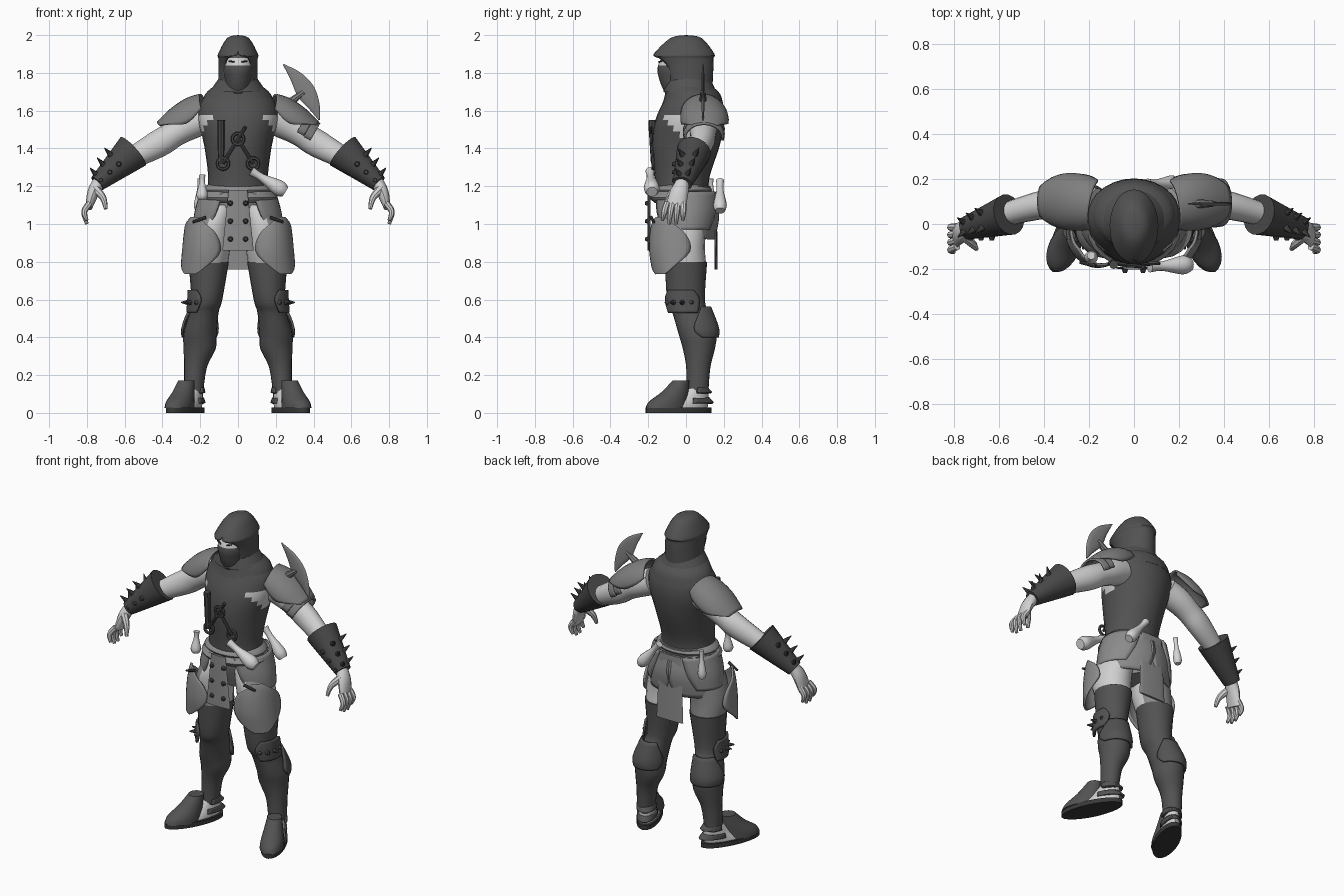
import bpy, bmesh, math
from mathutils import Vector, Matrix

cube = bpy.data.objects.get("Cube")
if cube:
    bpy.data.objects.remove(cube, do_unlink=True)


def material(name, value):
    mat = bpy.data.materials.new(name)
    mat.use_nodes = True
    colour = (value, value, value, 1)
    mat.diffuse_color = colour
    mat.node_tree.nodes["Principled BSDF"].inputs["Base Color"].default_value = colour
    return mat


cloth = material("dark cloth", .085)
leather = material("grey leather", .26)
armour = material("shoulder leather", .21)
bracer_leather = material("bracer leather", .065)
skin = material("pale skin", .63)
ceramic = material("pale ceramic", .66)
metal = material("blade metal", .23)
sole_rubber = material("dark sole", .04)
made = []


def blend(rings, steps):
    """Smooth curve through the rings, so that a few of them describe a shape."""
    result = []
    last = len(rings) - 1
    for i in range(last):
        before, here, there, after = (rings[max(0, min(last, i + k))] for k in (-1, 0, 1, 2))
        for step in range(steps):
            t = step / steps
            result.append([
                b + t * ((c - a) / 2 + t * (a - 2.5 * b + 2 * c - d / 2 + t * (1.5 * (b - c) + (d - a) / 2)))
                for a, b, c, d in zip(before, here, there, after)])
    return result + [rings[last]]


def loft(name, mat, rings, n=18, s=1, flat=False, mid=None, half=100, steps=4, thick=.012):
    """Skin rings of (x, y, z, radius u, radius v, half arc); mid makes an open arc."""
    full = []
    for ring in rings:
        ring = list(ring)
        if len(ring) == 4:
            ring.append(ring[3])
        if len(ring) == 5:
            ring.append(half)
        full.append(ring)
    full = blend(full, steps)
    points = [Vector(ring[:3]) for ring in full]
    bm = bmesh.new()
    rows = []
    for i, (x, y, z, ru, rv, arc) in enumerate(full):
        u, v = Vector((1, 0, 0)), Vector((0, 1, 0))
        if not flat:
            along = (points[min(i + 1, len(points) - 1)] - points[max(i - 1, 0)]).normalized()
            guide = Vector((0, 0, 1)) if abs(along.y) > .9 else v
            v = (guide - along * guide.dot(along)).normalized()
            u = along.cross(v)
        row = []
        for k in range(n if mid is None else n + 1):
            if mid is None:
                angle = math.tau * k / n
            else:
                angle = math.radians(mid + min(arc, 180) * (2 * k / n - 1))
            p = points[i] + u * ru * math.cos(angle) + v * rv * math.sin(angle)
            row.append(bm.verts.new((p.x * s, p.y, p.z)))
        rows.append(row)
    for a, b in zip(rows, rows[1:]):
        for k in range(n):
            j = (k + 1) % len(a)
            bm.faces.new((a[k], a[j], b[j], b[k]))
    if mid is None:
        bm.faces.new(rows[0])
        bm.faces.new(rows[-1])
    bmesh.ops.remove_doubles(bm, verts=bm.verts, dist=.0002)
    bmesh.ops.recalc_face_normals(bm, faces=bm.faces)
    mesh = bpy.data.meshes.new(name)
    bm.to_mesh(mesh)
    bm.free()
    ob = bpy.data.objects.new(name, mesh)
    bpy.context.collection.objects.link(ob)
    mesh.materials.append(mat)
    if mid is not None:
        shell = ob.modifiers.new("thickness", "SOLIDIFY")
        shell.thickness = thick
        shell.offset = 0
    made.append(ob)
    return ob


def rod(name, mat, a, b, start_radius, end_radius, s=1):
    return loft(name, mat, [(*a, start_radius), (*b, end_radius)], 8, s, steps=1)


def bottle(name, a, b, radius):
    a, b = Vector(a), Vector(b)
    profile = ((0, .6), (.3, .5), (.8, 1), (1, .7))
    loft(name, ceramic, [(*a.lerp(b, t), radius * k) for t, k in profile], 12)


def repaint(ob, mat, rule):
    ob.data.materials.append(mat)
    for face in ob.data.polygons:
        if rule(face.center, face.normal):
            face.material_index = 1


# Torso vest with bare patches under the arms
vest = loft("vest", cloth, [
    (0, -.02, 1.15, .17, .14), (0, -.02, 1.25, .158, .145), (0, 0, 1.42, .18, .18),
    (0, .02, 1.55, .21, .182), (0, .035, 1.65, .195, .155), (0, .02, 1.71, .13, .12)], 28, flat=True)
repaint(vest, skin, lambda centre, normal: abs(centre.x) > .14 and 1.44 < centre.z < 1.57
        and .02 - 1.2 * (centre.z - 1.44) < centre.y < .05)

# Cowl in two overlapping folds
loft("lower_cowl", cloth, [(0, .035, 1.62, .2, .165), (0, .035, 1.69, .172, .145), (0, .01, 1.735, .12, .12)],
     24, flat=True)
loft("upper_cowl", cloth, [(0, .02, 1.7, .15, .14), (0, .015, 1.745, .12, .125), (0, .01, 1.79, .088, .105)],
     24, flat=True)

# Masked head inside an open hood
head = loft("masked_head", cloth, [
    (0, -.02, 1.69, .07, .09), (0, -.035, 1.76, .075, .105), (0, -.04, 1.84, .083, .108),
    (0, -.02, 1.95, .05, .07)], 24, flat=True, steps=6)
repaint(head, skin, lambda centre, normal: 1.84 < centre.z < 1.88 and centre.y < -.04)
loft("hood", cloth, [
    (0, .02, 1.72, .1, .115, 150), (0, .005, 1.83, .098, .135, 137), (0, -.01, 1.88, .1, .15, 150),
    (0, -.01, 1.9, .1, .155, 178), (0, 0, 1.98, .055, .08, 180), (0, 0, 1.995, 0, 0, 180)],
    28, flat=True, mid=90, thick=.01)
for s in (1, -1):
    rod("eye", sole_rubber, (.02, -.145, 1.858), (.048, -.128, 1.863), .004, .004, s)

# Chest harness: sheath, crossed rods and rings
loft("chest_sheath", bracer_leather, [(-.09, -.17, 1.32, .016), (-.09, -.18, 1.55, .02)], 8)
knots = [Vector((-.08, -.175, 1.32)), Vector((.08, -.175, 1.32)), Vector((0, -.185, 1.45))]
for knot in knots:
    bpy.ops.mesh.primitive_torus_add(location=knot, rotation=(math.pi / 2, 0, 0), major_radius=.03,
                                     minor_radius=.009, major_segments=16, minor_segments=6)
    ring = bpy.context.object
    ring.name = "harness_ring"
    ring.data.materials.append(bracer_leather)
    made.append(ring)
for knot in knots[:2]:
    rod("harness_rod", bracer_leather, knot, knot.lerp(knots[2], 1.5 if knot.x < 0 else 1), .009, .009)

# Hips, belts and hanging flaps
loft("pelvis", leather, [(0, 0, 1.2, .16, .13), (0, 0, 1.1, .17, .13), (0, .02, .94, .07, .09)], 20, flat=True)
for z, radius in ((1.14, .208), (1.18, .19)):
    loft("belt", leather, [(0, -.02, z + d, radius - abs(d), .83 * radius - abs(d)) for d in (-.03, 0, .03)],
         24, flat=True)
loft("front_flap", leather, [(0, -.195, 1.18, .05, .008), (0, -.195, .86, .083, .008)], flat=True)
loft("back_flap", leather, [(0, .155, 1.17, .075, .008), (0, .16, .76, .093, .008)], flat=True)
for row in range(3):
    for x in (-.04, .04):
        z = .92 + row * .095
        rod("flap_stud", bracer_leather, (x, -.198, z), (x, -.217, z), .016, .008)
bottle("front_bottle", (.07, -.19, 1.28), (.25, -.18, 1.17), .042)
bottle("hip_bottle", (-.19, -.14, 1.26), (-.19, -.15, 1.13), .03)
bottle("back_bottle", (.06, .18, 1.23), (.19, .18, 1.07), .036)
bottle("rear_hip_bottle", (-.2, .13, 1.24), (-.21, .14, 1.07), .025)

for s, side in ((1, "left_"), (-1, "right_")):
    # Skirt panels and thigh guards
    loft(side + "skirt_panel", leather, [(0, 0, 1.17, .195, .17, 66), (0, 0, 1.06, .225, .175, 59),
                                         (0, 0, .97, .235, .16, 48)], 14, s, True, 0)
    loft(side + "rear_skirt_panel", leather, [(0, 0, 1.17, .19, .15, 38), (0, .01, 1.05, .215, .16, 38),
                                              (0, 0, .92, .22, .15, 26)], 10, s, True, 55)
    loft(side + "thigh_guard", leather, [
        (.16, -.04, 1.035 - .3 * t, .1 + .04 * math.sqrt(t), .13 + .02 * math.sin(math.pi * t),
         15 + 60 * math.sin(math.pi * t)) for t in (0, .1, .3, .6, .9, 1)], 14, s, True, -48)
    rod(side + "guard_knot", bracer_leather, (.17, -.185, 1.035), (.24, -.17, 1.01), .01, .007, s)

    # Legs
    thigh = loft(side + "thigh", skin, [(.09, 0, 1.1, .085, .12), (.13, -.02, 1, .1, .13),
                                        (.15, -.02, .88, .11, .12), (.155, 0, .78, .1, .107)], 20, s, True)
    repaint(thigh, leather, lambda centre, normal: (normal.x * s > .5 or normal.y > .35)
            and (s < 0 or centre.z > .96))
    loft(side + "legging", cloth, [
        (.155, 0, .8, .107, .112), (.165, 0, .6, .082, .1), (.18, .025, .53, .077, .097), (.2, .06, .42, .088, .1),
        (.203, .068, .34, .085, .085), (.225, .065, .24, .06, .064), (.235, .06, .1, .05, .058)], 20, s, True)
    loft(side + "calf_guard", cloth, [(.182, .03, .56, .077, .098, 50), (.2, .06, .45, .094, .109, 90),
                                      (.2, .065, .4, .093, .103, 70)], 16, s, True, 80)
    loft(side + "knee_guard", cloth, [(.17, 0, .65, .09, .107, 40), (.173, 0, .6, .09, .11, 58),
                                      (.18, .01, .53, .088, .112, 45)], 14, s, True, -18)
    for k in range(4):
        angle = math.radians(25 * k - 60)
        out = Vector((math.cos(angle), math.sin(angle), 0))
        base = Vector((.173 + .09 * out.x, .11 * out.y, .585))
        rod(side + "knee_spike", bracer_leather, base, base + out * (.04 if k in (1, 2) else .02), .016, .003, s)

    # Sandals, built at the origin then turned outwards
    foot = [loft(side + "sole", sole_rubber, [(0, 0, z, .07, .19) for z in (0, .028)], 24, s, True),
            loft(side + "foot", skin, [(0, 0, .025, .058, .17), (0, .075, .07, .05, .1),
                                       (0, .11, .13, .044, .06)], 16, s, True),
            loft(side + "shoe_cap", cloth, [(0, -.07, .025, .069, .118), (0, -.06, .06, .066, .108),
                                            (0, -.02, .11, .055, .075), (0, .015, .172, .042, .045)], 20, s, True)]
    for y, z, length in ((.08, .065, .106), (.1, .12, .075)):
        foot.append(loft(side + "heel_strap", cloth, [(0, y, z + d, .052, length - d) for d in (-.014, .014)],
                         14, s, True, 90))
    turn = Matrix.Translation((.28 * s, -.04, 0)) @ Matrix.Rotation(math.radians(25 * s), 4, "Z")
    for part in foot:
        part.data.transform(turn)

    # Arms and hands
    loft(side + "arm", skin, [(.17, .08, 1.56, .08), (.25, .09, 1.525, .077), (.33, .09, 1.48, .069),
                              (.43, .08, 1.42, .072, .062), (.65, .02, 1.3, .045)], 18, s)
    loft(side + "palm", skin, [(.73, -.015, 1.23, .034), (.765, -.035, 1.17, .032, .048),
                               (.79, -.055, 1.085, .018, .052)], 12, s)
    for k in range(4):
        y = -.1 + k * .029
        tip = 1.0 if k in (1, 2) else 1.02
        loft(side + "finger", skin, [(.785, y, 1.11, .017), (.814, y * 1.15, 1.065, .016),
                                     (.8, y * 1.25, tip, .009)], 8, s)
    loft(side + "thumb", skin, [(.76, -.05, 1.19, .024), (.715, -.09, 1.14, .018), (.7, -.11, 1.08, .01)], 8, s)

    # Bracers with spikes and studs
    elbow, wrist = Vector((.555, .042, 1.385)), Vector((.745, -.018, 1.215))
    loft(side + "bracer", bracer_leather, [(*elbow.lerp(wrist, t), .1 - .055 * t, .092 - .04 * t)
                                           for t in (0, .5, 1)], 18, s)
    for t in (.4, .65, .9):
        radius = .095 - .06 * t
        centre = elbow.lerp(wrist, t)
        for lean in (-.55, .45):
            out = Vector((.66, lean, .75)).normalized()
            base = centre + out * radius
            rod(side + "bracer_spike", bracer_leather, base, base + out * .055, .017, .002, s)
        base = centre - Vector((0, radius, 0))
        rod(side + "bracer_stud", bracer_leather, base, base - Vector((0, .02, 0)), .016, .009, s)

    # Shoulder pads
    loft(side + "shoulder_pad", armour, [
        (.17, .085, 1.59, .098, .11, 75), (.23, .095, 1.57, .1, .12, 95), (.3, .1, 1.535, .09, .12, 95),
        (.38, .1, 1.475, .075, .1, 40)], 16, s, mid=0)

# Layered straps and the curved blade on the left shoulder
for start in (Vector((.32, .095, 1.5)), Vector((.355, .095, 1.475))):
    loft("left_shoulder_strap", armour, [(*start, .09, .105), (*(start + Vector((.035, 0, -.02))), .085, .1)],
         14, mid=0)
loft("shoulder_blade", metal, [(.24, .09, 1.845, .003), (.31, .09, 1.775, .035, .008), (.36, .09, 1.7, .05, .009),
                               (.405, .09, 1.62, .03, .008), (.43, .09, 1.55, .003)], 12)
rod("blade_mount", armour, (.27, .09, 1.64), (.35, .09, 1.7), .022, .014)

# Smooth shading that keeps hard edges
bpy.ops.object.select_all(action="DESELECT")
for ob in made:
    ob.select_set(True)
bpy.context.view_layer.objects.active = made[0]
bpy.ops.object.shade_smooth_by_angle(angle=math.radians(40))
